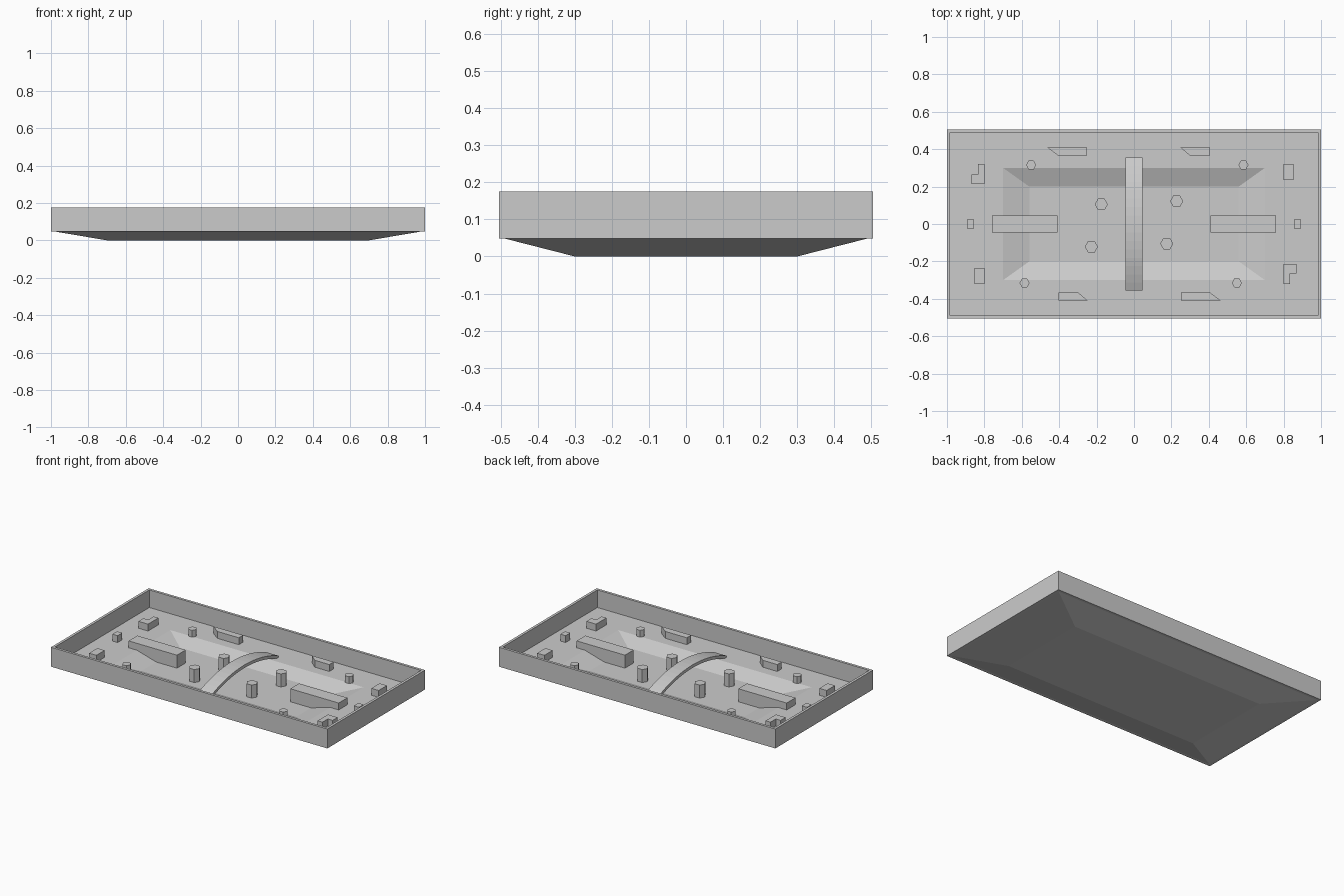
import bpy, bmesh, math

if "Cube" in bpy.data.objects:
    bpy.data.objects.remove(bpy.data.objects["Cube"])

FLOOR, BASIN, TOP = 0.06, 0.02, 0.105


def finish(name, bm):
    bmesh.ops.recalc_face_normals(bm, faces=bm.faces)
    me = bpy.data.meshes.new(name)
    bm.to_mesh(me)
    bm.free()
    ob = bpy.data.objects.new(name, me)
    bpy.context.collection.objects.link(ob)
    return ob


def loft_rects(name, rings):
    """Skin a stack of rectangles (half x, half y, z), capped at both ends."""
    bm = bmesh.new()
    loops = [[bm.verts.new((sx * hx, sy * hy, z))
              for sx, sy in ((-1, -1), (1, -1), (1, 1), (-1, 1))]
             for hx, hy, z in rings]
    for a, b in zip(loops, loops[1:]):
        for i in range(4):
            j = (i + 1) % 4
            bm.faces.new((a[i], a[j], b[j], b[i]))
    bm.faces.new(loops[0])
    bm.faces.new(loops[-1])
    return finish(name, bm)


def extrude(name, points, offset):
    """Extrude a flat outline of 3D points along an offset."""
    bm = bmesh.new()
    face = bm.faces.new([bm.verts.new(p) for p in points])
    new = bmesh.ops.extrude_face_region(bm, geom=[face], use_keep_orig=True)
    bmesh.ops.translate(bm, vec=offset, verts=[
        v for v in new["geom"] if isinstance(v, bmesh.types.BMVert)])
    return finish(name, bm)


def pair(ob):
    """Repeat a part on the opposite half of the arena, turned 180 degrees."""
    twin = ob.copy()
    twin.rotation_euler.z = math.pi
    twin.name = ob.name + "_opposite"
    bpy.context.collection.objects.link(twin)


def block(name, outline, base=FLOOR):
    pair(extrude(name, [(x, y, base) for x, y in outline], (0, 0, TOP - base)))


def rect(x0, x1, y0, y1):
    return [(x0, y0), (x1, y0), (x1, y1), (x0, y1)]


def hexagon(x, y, r):
    return [(x + r * math.cos(k * math.pi / 3), y + r * math.sin(k * math.pi / 3))
            for k in range(6)]


# Tray: tapered underside, outer wall, thin rim, floor and sunken basin
loft_rects("arena_tray", [
    (0.70, 0.30, 0), (0.983, 0.488, 0.048), (1.0, 0.505, 0.048),
    (1.0, 0.505, 0.175), (0.983, 0.488, 0.175), (0.983, 0.488, FLOOR),
    (0.70, 0.30, FLOOR), (0.56, 0.20, BASIN)])

# Arched bridge across the basin
half, rise, thick = 0.355, 0.075, 0.02
radius = (half ** 2 + rise ** 2) / (2 * rise)
sweep = math.asin(half / radius)
centre_z = FLOOR + rise - radius
angles = [sweep * (k / 8 - 1) for k in range(17)]
top = [(-0.045, radius * math.sin(a), centre_z + thick / 2 + radius * math.cos(a))
       for a in angles]
under = [(x, y, z - thick) for x, y, z in reversed(top)]
extrude("bridge", top + under, (0.09, 0, 0))

# Ramps' long platforms, undersides following the basin slope
pair(extrude("long_platform", [
    (0.76, -0.045, TOP), (0.41, -0.045, TOP), (0.41, -0.045, BASIN),
    (0.56, -0.045, BASIN), (0.70, -0.045, FLOOR), (0.76, -0.045, FLOOR)],
    (0, 0.09, 0)))

# Hexagonal pillars: large in the basin, small near the corners
block("basin_pillar_a", hexagon(-0.175, 0.105, 0.035), BASIN)
block("basin_pillar_b", hexagon(0.228, 0.122, 0.035), BASIN)
block("corner_pillar_a", hexagon(-0.55, 0.315, 0.027))
block("corner_pillar_b", hexagon(0.585, 0.315, 0.027))

# Low cover blocks around the edge
block("long_cover", [(-0.465, 0.41), (-0.25, 0.41), (-0.25, 0.365), (-0.405, 0.365)])
block("short_cover", [(0.247, 0.41), (0.405, 0.41), (0.405, 0.365), (0.3, 0.365)])
block("angled_cover", [(-0.835, 0.32), (-0.8, 0.32), (-0.8, 0.213), (-0.87, 0.213),
                       (-0.87, 0.265), (-0.835, 0.265)])
block("box_cover", rect(0.8, 0.853, 0.235, 0.32))
block("small_box_cover", rect(-0.893, -0.855, -0.023, 0.025))
